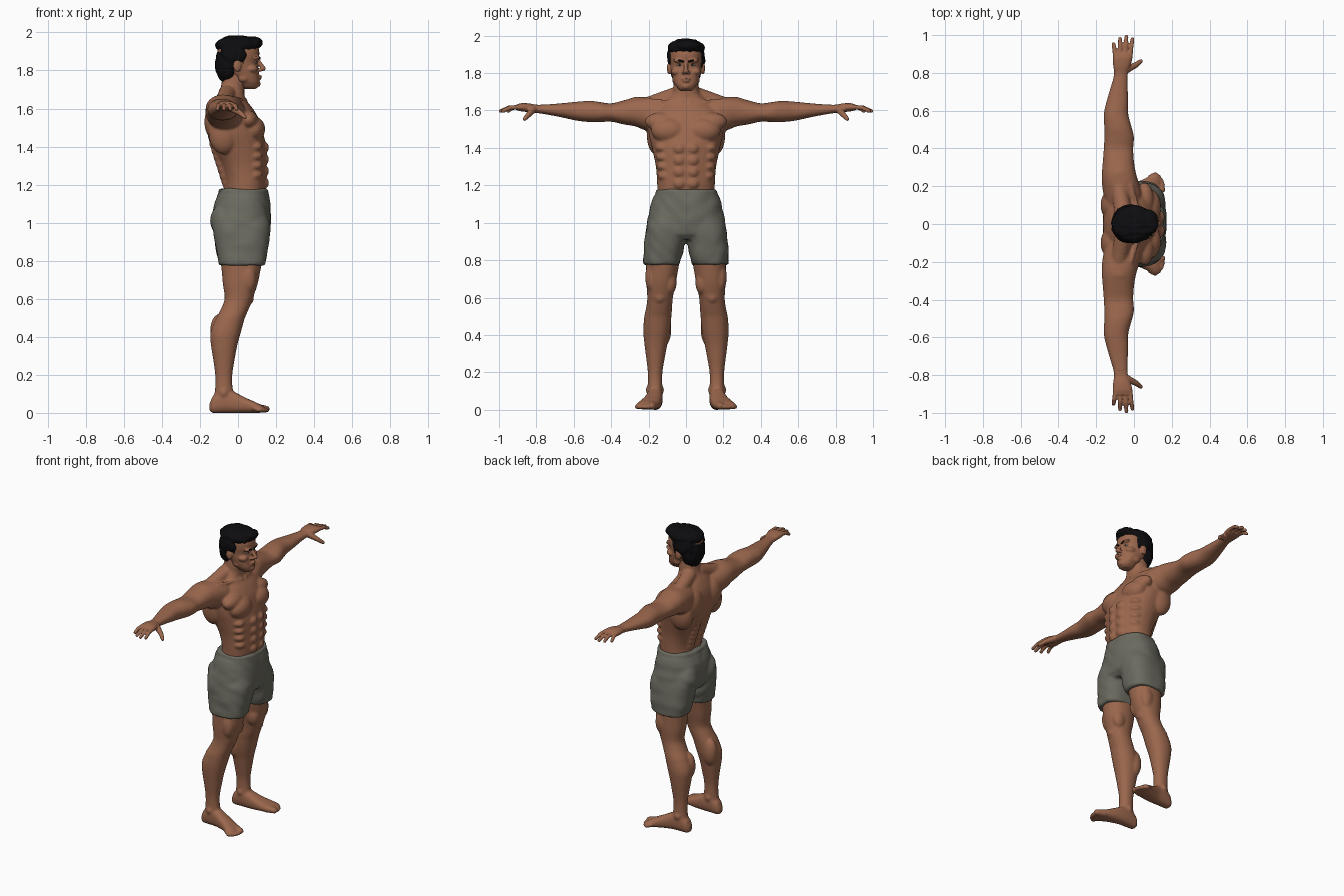
import bpy, bmesh, math
from mathutils import Vector, noise


def material(name, rgb):
    m = bpy.data.materials.new(name)
    m.diffuse_color = (*rgb, 1)
    return m


SKIN = material("brown skin", (0.33, 0.137, 0.075))
CLOTH = material("grey cloth", (0.147, 0.144, 0.116))
HAIR = material("black hair", (0.004, 0.004, 0.005))
WHITE = material("eye white", (0.5, 0.45, 0.4))
IRIS = material("dark iris", (0.02, 0.012, 0.008))

# Template ball
bm = bmesh.new()
bmesh.ops.create_icosphere(bm, subdivisions=3, radius=1)
BALL_V = [tuple(v.co) for v in bm.verts]
BALL_F = [[v.index for v in f.verts] for f in bm.faces]
bm.free()


def smooth_rings(rings, n=4):
    """Catmull-Rom interpolation between rings."""
    out = []
    for i in range(len(rings) - 1):
        a, b, c, d = (rings[max(i - 1, 0)], rings[i], rings[i + 1],
                      rings[min(i + 2, len(rings) - 1)])
        for k in range(n):
            t = k / n
            row = [0.5 * (2 * q + (r - p) * t + (2 * p - 5 * q + 4 * r - s) * t * t
                          + (3 * q - p - 3 * r + s) * t ** 3) for p, q, r, s in zip(a, b, c, d)]
            row[0] = b[0] + (c[0] - b[0]) * t
            out.append(row)
    return out + [rings[-1]]


class Part:
    def __init__(self):
        self.v, self.f = [], []

    def blob(self, c, r):
        """Ellipsoid with centre c and radii r."""
        o = len(self.v)
        self.v += [tuple(c[k] + r[k] * p[k] for k in range(3)) for p in BALL_V]
        self.f += [[o + i for i in f] for f in BALL_F]

    def chain(self, p, q, r0, r1, n=8):
        """Tapered rounded rod made of overlapping balls."""
        p, q = Vector(p), Vector(q)
        for i in range(n):
            t = i / (n - 1)
            self.blob(p.lerp(q, t), [r0 + (r1 - r0) * t] * 3)

    def loft(self, axis, rings, power=2.2, sides=36):
        """Rings are (position, min a, max a, min b, max b) along the axis."""
        o, rows = len(self.v), smooth_rings(rings)
        for t, a0, a1, b0, b1 in rows:
            for i in range(sides):
                w = 2 * math.pi * i / sides
                cw, sw = math.cos(w), math.sin(w)
                a = (a0 + a1) / 2 + (a1 - a0) / 2 * math.copysign(abs(cw) ** (2 / power), cw)
                b = (b0 + b1) / 2 + (b1 - b0) / 2 * math.copysign(abs(sw) ** (2 / power), sw)
                self.v.append({"x": (t, a, b), "y": (a, t, b), "z": (a, b, t)}[axis])
        faces = [list(range(o + sides - 1, o - 1, -1))]
        for k in range(len(rows) - 1):
            p = o + k * sides
            for i in range(sides):
                j = (i + 1) % sides
                faces.append([p + i, p + j, p + sides + j, p + sides + i])
        last = o + (len(rows) - 1) * sides
        faces.append(list(range(last, last + sides)))
        self.f += [f[::-1] for f in faces] if axis == "y" else faces

    def mirror(self):
        """Copy everything so far to the other side."""
        o = len(self.v)
        self.v += [(x, -y, z) for x, y, z in self.v]
        self.f += [[o + i for i in reversed(f)] for f in self.f]

    def finish(self, name, mat, voxel=0, smooth=3):
        """Fuse the pieces into one smooth skin."""
        me = bpy.data.meshes.new(name)
        me.from_pydata(self.v, [], self.f)
        ob = bpy.data.objects.new(name, me)
        bpy.context.collection.objects.link(ob)
        if voxel:
            m = ob.modifiers.new("fuse", "REMESH")
            m.mode, m.voxel_size = "VOXEL", voxel
            s = ob.modifiers.new("soften", "SMOOTH")
            s.factor, s.iterations = 0.5, smooth
            dg = bpy.context.evaluated_depsgraph_get()
            new = bpy.data.meshes.new_from_object(ob.evaluated_get(dg))
            ob.modifiers.clear()
            ob.data = new
        ob.data.materials.clear()
        ob.data.materials.append(mat)
        ob.data.shade_smooth()
        return ob


def ripple(ob, amount, field):
    """Push the surface in and out by a noise field."""
    pts = [(v.co.copy(), v.normal.copy()) for v in ob.data.vertices]
    flat = [c for p, n in pts for c in p + n * amount * noise.noise(Vector(field(p)))]
    ob.data.vertices.foreach_set("co", flat)
    ob.data.update()


# Hands
b = Part()
b.loft("y", [(.765, -.11, -.034, 1.582, 1.631), (.80, -.105, -.032, 1.587, 1.631),
             (.84, -.11, -.018, 1.591, 1.638), (.88, -.113, -.008, 1.595, 1.639),
             (.905, -.109, -.01, 1.601, 1.633)])
for x0, x1, y1 in [(-.02, -.008, .979), (-.046, -.04, .992), (-.073, -.074, .98), (-.099, -.108, .952)]:
    mid = ((x0 + x1) / 2, .9 + (y1 - .9) * .5, 1.615)
    b.chain((x0, .89, 1.618), mid, .013, .0118)
    b.chain(mid, (x1, y1, 1.597), .0118, .0105)
b.chain((-.035, .82, 1.603), (.01, .842, 1.577), .02, .015)
b.chain((.01, .842, 1.577), (.036, .862, 1.555), .015, .011)
b.mirror()
b.finish("hands", SKIN, .005, 2)

# Body: arm and shoulder
b = Part()
b.loft("y", [(.08, -.14, .03, 1.51, 1.65), (.15, -.16, .04, 1.49, 1.662),
             (.22, -.17, .025, 1.495, 1.672), (.27, -.17, .01, 1.515, 1.67),
             (.33, -.165, 0, 1.525, 1.655), (.40, -.16, -.004, 1.54, 1.638),
             (.46, -.157, 0, 1.538, 1.645), (.51, -.157, -.012, 1.538, 1.651),
             (.58, -.16, -.03, 1.545, 1.647), (.65, -.145, -.03, 1.56, 1.64),
             (.72, -.125, -.033, 1.574, 1.634), (.785, -.107, -.034, 1.584, 1.631)])
b.blob((-.08, .262, 1.597), (.088, .07, .077))
# Chest, back and belly muscles
b.blob((.08, .092, 1.492), (.063, .094, .068))
b.blob((.055, .13, 1.54), (.05, .09, .05))
b.blob((-.075, .155, 1.47), (.08, .055, .11))
b.blob((-.115, .1, 1.53), (.062, .085, .1))
b.chain((-.055, .05, 1.68), (-.08, .2, 1.632), .048, .042)
b.chain((.04, .02, 1.642), (-.015, .2, 1.655), .011, .011, 14)
b.chain((-.04, .038, 1.18), (-.11, .045, 1.42), .036, .042)
for i in range(4):
    b.blob((.137, .036, 1.395 - i * .062), (.026, .033, .03))
    b.blob((.085, .125 - i * .004, 1.40 - i * .05), (.045, .04, .026))
# Leg
b.loft("z", [(.98, -.11, .14, .01, .19), (.85, -.1, .135, .025, .212), (.76, -.087, .12, .04, .213),
             (.68, -.08, .104, .054, .212), (.60, -.07, .078, .07, .207), (.55, -.088, .058, .074, .212),
             (.50, -.115, .036, .078, .223), (.42, -.145, .014, .085, .228),
             (.35, -.141, -.005, .1, .222), (.28, -.13, -.018, .113, .213),
             (.20, -.12, -.03, .126, .204), (.13, -.12, -.028, .127, .204), (.06, -.13, -.01, .127, .205)][::-1])
b.blob((.058, .14, .605), (.026, .032, .036))
b.blob((.05, .085, .68), (.045, .035, .065))
b.blob((.05, .185, .71), (.045, .033, .08))
b.blob((-.1, .118, .43), (.047, .04, .09))
for y in (.127, .205):
    b.blob((-.075, y, .105), (.018, .01, .02))
# Foot and toes
b.loft("x", [(-.15, .145, .182, .012, .05), (-.135, .132, .197, .0, .085), (-.09, .126, .205, 0, .125),
             (-.03, .125, .21, 0, .115), (.03, .13, .228, 0, .085), (.08, .14, .25, 0, .062),
             (.115, .15, .264, 0, .046), (.13, .158, .262, .004, .038)], 2.5)
b.chain((.1, .17, .024), (.148, .182, .02), .024, .019)
for y, x in [(.209, .152), (.23, .144), (.248, .132), (.262, .115)]:
    b.chain((.09, y - .012, .024), (x, y, .015), .015, .013)
b.mirror()
# Trunk and neck
b.loft("z", [(1.05, -.09, .13, -.15, .15), (1.2, -.07, .148, -.154, .154), (1.3, -.092, .15, -.161, .161),
             (1.4, -.14, .148, -.182, .182), (1.48, -.163, .13, -.2, .2), (1.55, -.162, .108, -.2, .2),
             (1.6, -.15, .078, -.18, .18), (1.65, -.125, .04, -.12, .12), (1.69, -.098, .033, -.076, .076),
             (1.73, -.087, .037, -.067, .067), (1.79, -.08, .04, -.062, .062)], 2.3)
b.finish("body", SKIN, .0078, 3)

# Head: ears, brow ridges, cheeks, nostrils, jaw, then skull, nose, lips, chin
b = Part()
b.blob((-.004, .09, 1.825), (.022, .012, .033))
b.blob((.097, .034, 1.867), (.018, .034, .011))
b.blob((.07, .05, 1.808), (.034, .03, .022))
b.blob((.117, .013, 1.803), (.013, .01, .009))
b.blob((.03, .055, 1.762), (.03, .018, .025))
b.mirror()
b.loft("z", [(1.703, .035, .092, -.028, .028), (1.715, .015, .108, -.043, .043),
             (1.74, -.005, .113, -.06, .06), (1.77, -.035, .11, -.071, .071),
             (1.80, -.07, .108, -.078, .078), (1.84, -.1, .102, -.084, .084),
             (1.88, -.108, .112, -.087, .087), (1.92, -.105, .107, -.084, .084),
             (1.95, -.085, .08, -.068, .068), (1.968, -.05, .045, -.04, .04)], 2.3)
b.chain((.104, 0, 1.856), (.133, 0, 1.81), .009, .013)
b.blob((.11, 0, 1.77), (.016, .025, .006))
b.blob((.108, 0, 1.757), (.016, .022, .007))
b.blob((.1, 0, 1.73), (.019, .026, .018))
b.finish("head", SKIN, .005, 2)

# Eyes and eyebrows
for name, mat, c, r in [("eyes", WHITE, (.087, .034, 1.843), (.014, .016, .007)),
                        ("irises", IRIS, (.098, .034, 1.844), (.004, .006, .006))]:
    b = Part()
    b.blob(c, r)
    b.mirror()
    b.finish(name, mat)
b = Part()
b.chain((.113, .014, 1.861), (.113, .035, 1.868), .0045, .005)
b.chain((.113, .035, 1.868), (.094, .062, 1.872), .005, .003)
b.mirror()
b.finish("eyebrows", HAIR)

# Hair: sides and sideburns, then crown, back and raised front
b = Part()
b.blob((-.02, .058, 1.885), (.075, .045, .068))
b.chain((.028, .078, 1.88), (.026, .078, 1.835), .013, .008)
b.mirror()
b.blob((-.002, 0, 1.932), (.118, .1, .053))
b.blob((-.054, 0, 1.838), (.066, .088, .11))
b.blob((.08, .008, 1.946), (.05, .068, .034))
ripple(b.finish("hair", HAIR, .006, 2), .006, lambda p: (p.x * 15, p.y * 60, p.z * 25))

# Shorts: legs, then hips and waistband, with cloth folds
b = Part()
b.loft("z", [(.775, -.1, .142, .032, .228), (.79, -.102, .146, .028, .229), (.85, -.113, .158, .013, .226),
             (.9, -.122, .165, .003, .222), (.98, -.13, .168, -.005, .21), (1.04, -.12, .15, 0, .19)], 2.5)
b.blob((-.065, .09, 1.01), (.08, .09, .1))
b.mirror()
b.loft("z", [(.91, -.1, .14, -.1, .1), (.94, -.125, .166, -.2, .2), (1.0, -.136, .172, -.208, .208),
             (1.1, -.125, .168, -.187, .187), (1.14, -.112, .163, -.174, .174),
             (1.155, -.103, .16, -.167, .167), (1.178, -.1, .159, -.165, .165)], 2.4)
ripple(b.finish("shorts", CLOTH, .009, 2), .007,
       lambda p: (p.x * 9, p.y * 9 + p.z * 6, p.z * 13 - abs(p.y) * 12))
